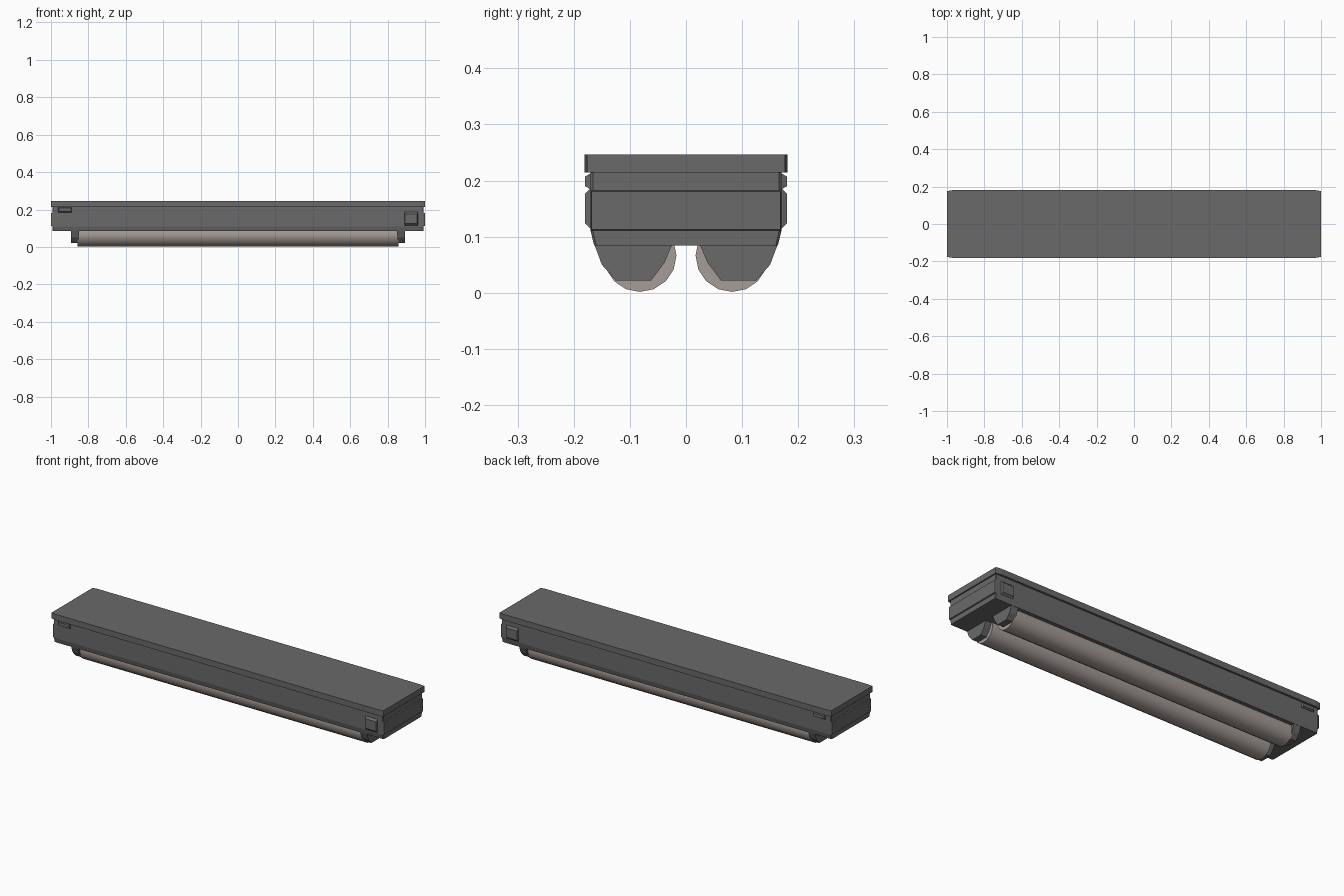
import bpy, bmesh, math

if "Cube" in bpy.data.objects:
    bpy.data.objects.remove(bpy.data.objects["Cube"])


def material(name, rgb):
    m = bpy.data.materials.new(name)
    m.diffuse_color = (*rgb, 1)
    m.use_nodes = True
    m.node_tree.nodes["Principled BSDF"].inputs["Base Color"].default_value = m.diffuse_color
    return m


GREY = material("dark grey metal", (0.142, 0.142, 0.142))
TUBE = material("warm pale tube", (0.38, 0.335, 0.315))


def finish(name, bm, mat):
    bmesh.ops.recalc_face_normals(bm, faces=bm.faces)
    me = bpy.data.meshes.new(name)
    bm.to_mesh(me)
    bm.free()
    me.materials.append(mat)
    ob = bpy.data.objects.new(name, me)
    bpy.context.collection.objects.link(ob)
    return ob


def loft(name, a, b, mat):
    """Solid between two matching outlines of 3D points."""
    bm = bmesh.new()
    va = [bm.verts.new(p) for p in a]
    vb = [bm.verts.new(p) for p in b]
    n = len(va)
    bm.faces.new(va)
    bm.faces.new(vb)
    for i in range(n):
        j = (i + 1) % n
        bm.faces.new((va[i], va[j], vb[j], vb[i]))
    return finish(name, bm, mat)


def along_x(name, profile, x0, x1, mat):
    return loft(name, [(x0, y, z) for y, z in profile],
                [(x1, y, z) for y, z in profile], mat)


def outline(x, y, cx, cy):
    """Rectangle in plan with cut corners."""
    return [(x, y - cy), (x - cx, y), (cx - x, y), (-x, y - cy),
            (-x, cy - y), (cx - x, -y), (x - cx, -y), (x, cy - y)]


# Top mounting plate with slim corner cuts
plan = outline(1.0, 0.181, 0.03, 0.005)
loft("top_plate", [(x, y, 0.214) for x, y in plan],
     [(x, y, 0.246) for x, y in plan], GREY)

# Main housing, tapering slightly at its lower edge
plan = outline(0.993, 0.17, 0.004, 0.004)
loft("housing", [(x, y, 0.11) for x, y in plan],
     [(x, y, 0.214) for x, y in plan], GREY)
loft("housing_lower_edge", [(x, y * 0.963, 0.084) for x, y in plan],
     [(x, y, 0.11) for x, y in plan], GREY)


def side_clip(name, x0, x1, z0, z1, s):
    """Chamfered latch on a long side."""
    c = 0.012 if z1 - z0 > 0.05 else 0.007
    base = [(x0, z0), (x1, z0), (x1, z1), (x0, z1)]
    face = [(x0 + 0.004, z0 + c), (x1 - 0.004, z0 + c),
            (x1 - 0.004, z1 - c), (x0 + 0.004, z1 - c)]
    loft(name, [(x, s * 0.168, z) for x, z in base],
         [(x, s * 0.180, z) for x, z in face], GREY)


for s, side in ((-1, "front"), (1, "back")):
    side_clip(side + "_large_latch", 0.89, 0.962, 0.112, 0.188, s)
    side_clip(side + "_small_latch", -0.962, -0.89, 0.183, 0.214, s)

# Raised panel on each end of the housing
for s, side in ((-1, "left"), (1, "right")):
    loft(side + "_end_panel",
         [(s * 0.99, y, z) for y, z in ((-.17, .11), (.17, .11), (.17, .183), (-.17, .183))],
         [(s * 0.999, y, z) for y, z in ((-.168, .113), (.168, .113), (.168, .18), (-.168, .18))],
         GREY)

# Two tubes, each with a faceted holder at both ends
holder = [(0.163, 0.09), (0.163, 0.085), (0.15, 0.05), (0.125, 0.022),
          (0.062, 0.022), (0.038, 0.054), (0.025, 0.085), (0.025, 0.09)]
for s, side in ((-1, "front"), (1, "back")):
    ring = [(s * 0.082 + 0.065 * math.sin(i * math.pi / 8),
             0.0665 - 0.065 * math.cos(i * math.pi / 8)) for i in range(16)]
    tube = along_x(side + "_tube", ring, -0.857, 0.857, TUBE)
    bpy.ops.object.select_all(action='DESELECT')
    tube.select_set(True)
    bpy.context.view_layer.objects.active = tube
    bpy.ops.object.shade_smooth_by_angle(angle=math.radians(30))
    for e, end in ((-1, "left"), (1, "right")):
        along_x(f"{side}_{end}_holder", [(s * y, z) for y, z in holder],
                e * 0.85, e * 0.892, GREY)
